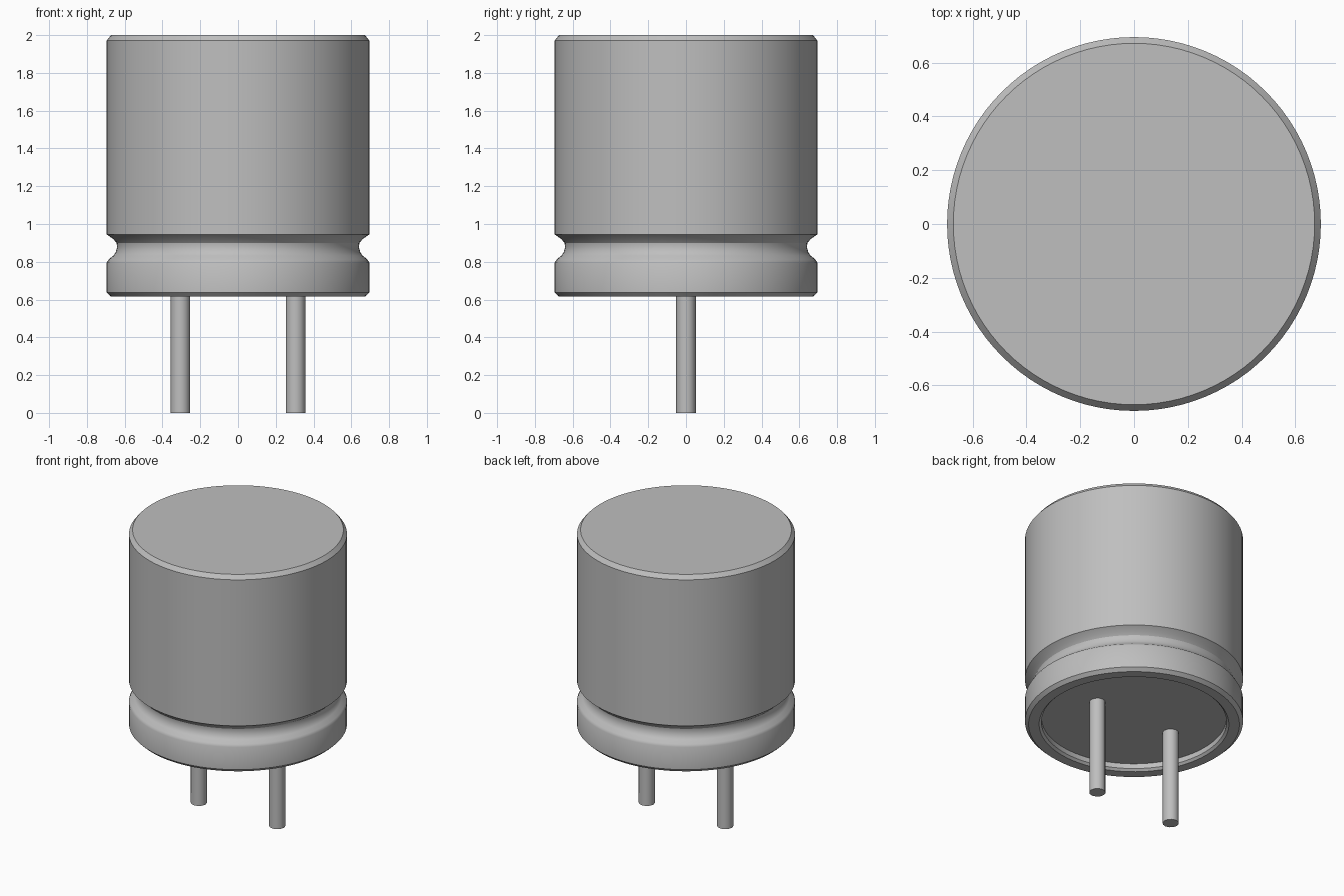
import bpy, bmesh, math

cube = bpy.data.objects.get("Cube")
if cube:
    bpy.data.objects.remove(cube, do_unlink=True)

grey = bpy.data.materials.new("plain grey")
grey.use_nodes = True
colour = (0.52, 0.52, 0.52, 1)
grey.diffuse_color = colour
grey.node_tree.nodes["Principled BSDF"].inputs["Base Color"].default_value = colour


def lathe(name, profile, sides, x=0):
    """Spin an (r, z) profile around z; both ends lie on the axis."""
    bm = bmesh.new()
    verts = [bm.verts.new((r, 0, z)) for r, z in profile]
    edges = [bm.edges.new(pair) for pair in zip(verts, verts[1:])]
    bmesh.ops.spin(bm, geom=verts + edges, cent=(0, 0, 0), axis=(0, 0, 1),
                   angle=math.tau, steps=sides, use_merge=True)
    bmesh.ops.remove_doubles(bm, verts=bm.verts, dist=1e-5)
    bmesh.ops.recalc_face_normals(bm, faces=bm.faces)
    mesh = bpy.data.meshes.new(name)
    bm.to_mesh(mesh)
    bm.free()
    mesh.materials.append(grey)
    obj = bpy.data.objects.new(name, mesh)
    obj.location.x = x
    bpy.context.collection.objects.link(obj)
    bpy.ops.object.select_all(action="DESELECT")
    obj.select_set(True)
    bpy.context.view_layer.objects.active = obj
    bpy.ops.object.shade_smooth_by_angle(angle=math.radians(31))
    return obj


R = 0.695
# Can: recessed base, rolled rim, crimp groove, wall and chamfered lid
lathe("can", [
    (0, 0.665), (0.59, 0.665), (0.59, 0.63), (0.605, 0.615),
    (0.672, 0.615), (R, 0.637),
    (R, 0.795), (0.686, 0.812), (0.66, 0.832), (0.648, 0.85), (0.64, 0.878),
    (0.643, 0.9), (0.66, 0.92), (R, 0.945),
    (R, 1.972), (0.672, 2.0), (0, 2.0)], 96)

# Pair of leads running up into the base
for side, x in (("right", -0.305), ("left", 0.305)):
    lathe(side + "_lead", [(0, 0), (0.052, 0), (0.052, 0.67), (0, 0.67)], 12, x)
